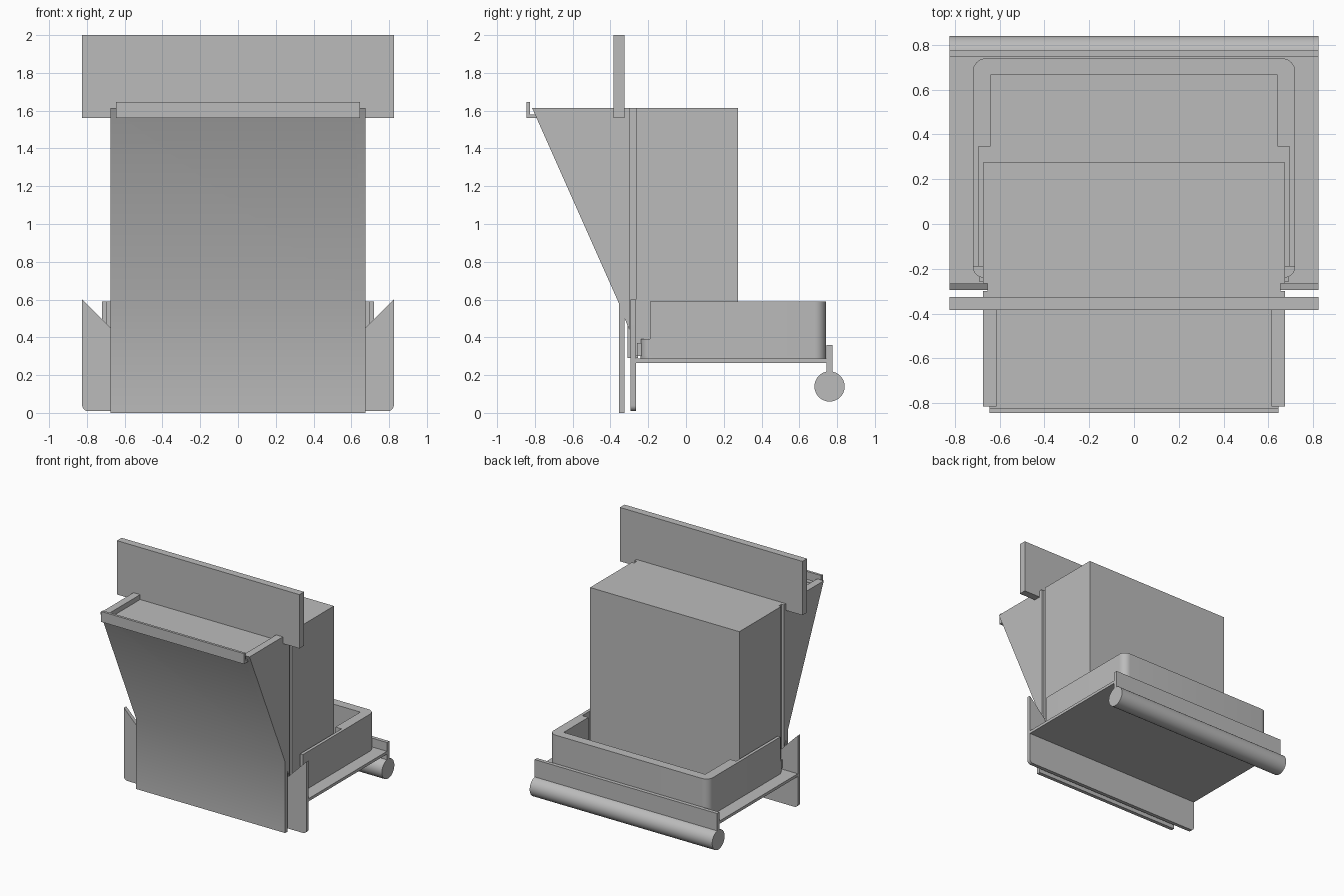
import bpy, bmesh, math

old = bpy.data.objects.get("Cube")
if old:
    bpy.data.objects.remove(old, do_unlink=True)

grey = bpy.data.materials.new("plain grey")
grey.use_nodes = True
grey.diffuse_color = (0.5, 0.5, 0.5, 1)
grey.node_tree.nodes["Principled BSDF"].inputs["Base Color"].default_value = (0.5, 0.5, 0.5, 1)


def extrude(name, pts, axis, a, b):
    """Solid from a 2D outline, extruded along an axis from a to b."""
    place = {"x": lambda p: (a, p[0], p[1]),
             "y": lambda p: (p[0], a, p[1]),
             "z": lambda p: (p[0], p[1], a)}[axis]
    bm = bmesh.new()
    face = bm.faces.new([bm.verts.new(place(p)) for p in pts])
    out = bmesh.ops.extrude_face_region(bm, geom=[face])
    shift = [b - a if ax == axis else 0 for ax in "xyz"]
    bmesh.ops.translate(bm, vec=shift, verts=[g for g in out["geom"] if isinstance(g, bmesh.types.BMVert)])
    bmesh.ops.recalc_face_normals(bm, faces=bm.faces)
    mesh = bpy.data.meshes.new(name)
    bm.to_mesh(mesh)
    bm.free()
    mesh.materials.append(grey)
    obj = bpy.data.objects.new(name, mesh)
    bpy.context.collection.objects.link(obj)
    return obj


def box(name, half_x, y0, y1, z0, z1):
    return extrude(name, [(y0, z0), (y1, z0), (y1, z1), (y0, z1)], "x", -half_x, half_x)


def arc(cx, cy, r, start, end, n=8):
    angles = [math.radians(start + (end - start) * i / n) for i in range(n + 1)]
    return [(cx + r * math.cos(t), cy + r * math.sin(t)) for t in angles]


def mirrored(pts):
    """Complete a right-hand outline with its mirror image."""
    return pts + [(-x, y) for x, y in reversed(pts)]


def smooth(obj):
    bpy.ops.object.select_all(action="DESELECT")
    obj.select_set(True)
    bpy.context.view_layer.objects.active = obj
    bpy.ops.object.shade_smooth_by_angle(angle=math.radians(30))


# Sloping front hopper with a recessed top
hopper = extrude("hopper", [(-0.815, 1.615), (-0.355, 0.58), (-0.355, 0), (-0.325, 0),
                            (-0.325, 0.5), (-0.30, 0.44), (-0.30, 1.615)], "x", -0.675, 0.675)
cutter = box("recess_cutter", 0.615, -0.95, -0.36, 1.575, 1.7)
cutter.hide_render = True
cut = hopper.modifiers.new("recess", "BOOLEAN")
cut.operation = "DIFFERENCE"
cut.object = cutter
bpy.context.view_layer.objects.active = hopper
bpy.ops.object.modifier_apply(modifier="recess")
bpy.data.objects.remove(cutter, do_unlink=True)
smooth(hopper)

# Angled lip along the hopper's front edge
extrude("hopper_lip", [(-0.845, 1.56), (-0.79, 1.56), (-0.79, 1.58), (-0.825, 1.58),
                       (-0.825, 1.645), (-0.845, 1.645)], "x", -0.645, 0.645)

# Main body with the grooved neck that joins it to the hopper
box("body_neck", 0.655, -0.31, -0.255, 0.29, 1.615)
box("main_body", 0.675, -0.265, 0.275, 0.3, 1.615)

# Upright header board
box("header_board", 0.825, -0.385, -0.325, 1.56, 2.0)

# Winged plate, slotted around the neck
wing = arc(0.795, 0.04, 0.03, -90, 0, 6) + [(0.825, 0.6), (0.655, 0.43), (0.655, 0.29)]
smooth(extrude("winged_plate", mirrored(wing), "y", -0.295, -0.265))

# Shelf, rear rail and roller
box("shelf", 0.825, -0.28, 0.75, 0.265, 0.288)
box("rear_rail", 0.825, 0.745, 0.775, 0.2, 0.36)
smooth(extrude("roller", arc(0.76, 0.14, 0.08, 0, 360, 48)[:-1], "x", -0.825, 0.825))

# Tray: rounded walls, floor and low front corners
corner = arc(0.66, 0.68, 0.06, 0, 90)
outer = mirrored([(0.72, -0.19)] + corner)
inner = [(0.695, -0.19), (0.695, 0.345), (0.64, 0.345), (0.64, 0.665)]
walls = outer + list(reversed(mirrored(inner)))
smooth(extrude("tray_walls", walls, "z", 0.3, 0.59))
floor = [(0.65, -0.24)] + arc(0.66, -0.18, 0.06, -90, 0) + corner
smooth(extrude("tray_floor", mirrored(floor), "z", 0.286, 0.32))
for side, s in (("left", 1), ("right", -1)):
    low = [(0.655, -0.19), (0.655, -0.24)] + arc(0.67, -0.19, 0.05, -90, 0)
    smooth(extrude(side + "_tray_front_corner", [(s * x, y) for x, y in low], "z", 0.3, 0.39))
    x0, x1 = sorted((s * 0.64, s * 0.69))
    extrude(side + "_tray_front_lip", [(x0, -0.26), (x1, -0.26), (x1, -0.235), (x0, -0.235)], "z", 0.3, 0.37)
